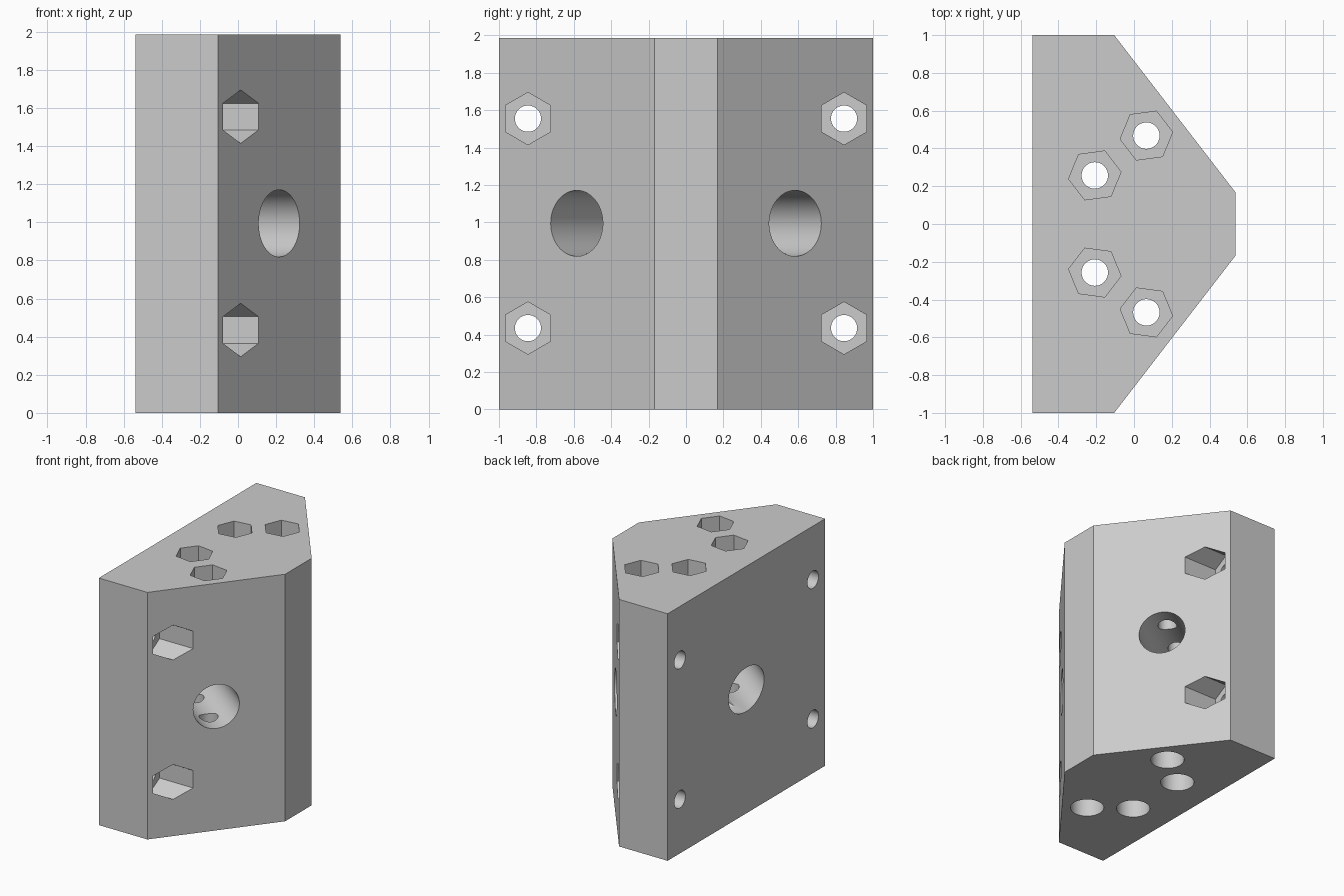
import bpy
import math
from mathutils import Vector

cube = bpy.data.objects.get("Cube")
if cube:
    bpy.data.objects.remove(cube, do_unlink=True)

HEIGHT, MID = 1.985, 0.995
BOLT_R, NUT_R, HEAD_R, BORE_R = 0.07, 0.14, 0.125, 0.176

grey = bpy.data.materials.new("light grey")
grey.use_nodes = True
colour = (0.6, 0.6, 0.6, 1)
grey.diffuse_color = colour
grey.node_tree.nodes["Principled BSDF"].inputs["Base Color"].default_value = colour

# Block: half outline mirrored across y, extruded upward
half = [(-0.537, -1), (-0.105, -1), (0.537, -0.168)]
outline = half + [(x, -y) for x, y in reversed(half)]
n = len(outline)
verts = [(x, y, z) for z in (0, HEIGHT) for x, y in outline]
faces = [tuple(reversed(range(n))), tuple(range(n, 2 * n))]
faces += [(i, (i + 1) % n, (i + 1) % n + n, i + n) for i in range(n)]
mesh = bpy.data.meshes.new("block")
mesh.from_pydata(verts, [], faces)
mesh.materials.append(grey)
block = bpy.data.objects.new("block", mesh)
bpy.context.collection.objects.link(block)


def drill(start, end, radius, sides=48, spin=0):
    """Cut a prism running from start to end out of the block."""
    a, b = Vector(start), Vector(end)
    axis = (b - a).normalized()
    bpy.ops.mesh.primitive_cylinder_add(vertices=sides, radius=radius,
                                        depth=(b - a).length, location=(a + b) / 2)
    cutter = bpy.context.object
    cutter.name = "cutter"
    cutter.hide_render = True
    cutter.data.materials.append(grey)
    # Horizontal cutters keep one corner pointing up
    if abs(axis.z) > 0.9:
        cutter.rotation_euler.z = spin
    else:
        cutter.rotation_euler = (0, math.pi / 2, math.atan2(axis.y, axis.x))
        for v in cutter.data.vertices:
            v.co.x, v.co.y = v.co.y, -v.co.x
    bpy.context.view_layer.objects.active = block
    mod = block.modifiers.new("cut", 'BOOLEAN')
    mod.operation = 'DIFFERENCE'
    mod.solver = 'EXACT'
    mod.object = cutter
    bpy.ops.object.modifier_apply(modifier=mod.name)
    bpy.data.objects.remove(cutter, do_unlink=True)


slope = math.atan2(0.642, 0.832)
for side in (-1, 1):
    # Large angled bore, square to the slanted face
    out = Vector((math.cos(slope), side * math.sin(slope), 0))
    mouth = Vector((0.216, side * 0.584, MID))
    drill(mouth + out * 0.2, mouth - out * 1.25, BORE_R, 96)

    # Vertical clamp bolts with nut pockets above and head recesses below
    for depth in (0.19, 0.535):
        p = mouth - out * depth
        drill((p.x, p.y, -0.1), (p.x, p.y, HEIGHT + 0.1), BOLT_R)
        drill((p.x, p.y, HEIGHT - 0.35), (p.x, p.y, HEIGHT + 0.1), NUT_R, 6,
              side * slope)
        drill((p.x, p.y, -0.1), (p.x, p.y, 0.35), HEAD_R)

    # Horizontal mounting bolts with nut pockets
    for z in (0.435, 1.555):
        y = side * 0.845
        drill((-0.7, y, z), (0.7, y, z), BOLT_R)
        drill((-0.19, y, z), (0.7, y, z), NUT_R, 6)

bpy.ops.object.select_all(action='DESELECT')
block.select_set(True)
bpy.context.view_layer.objects.active = block
bpy.ops.object.shade_smooth_by_angle(angle=math.radians(30))
